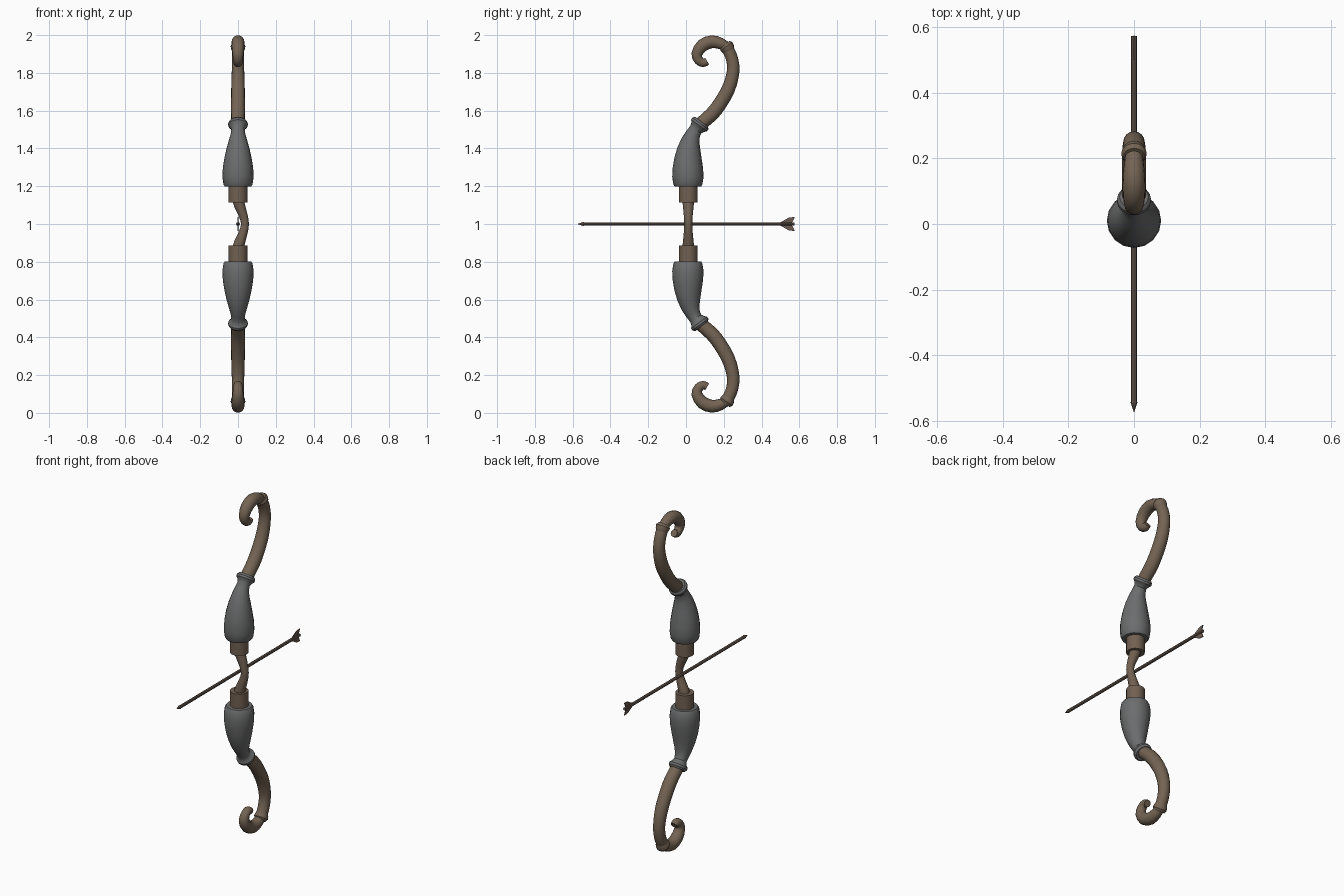
import bpy, bmesh, math
from mathutils import Vector

if "Cube" in bpy.data.objects:
    bpy.data.objects.remove(bpy.data.objects["Cube"])


def material(name, rgb):
    m = bpy.data.materials.new(name)
    m.diffuse_color = (*rgb, 1)
    m.use_nodes = True
    m.node_tree.nodes["Principled BSDF"].inputs["Base Color"].default_value = m.diffuse_color
    return m


WOOD = material("brown wood", (0.175, 0.128, 0.088))
GRIP = material("grip brown", (0.165, 0.118, 0.083))
SHAFT = material("arrow brown", (0.145, 0.105, 0.082))
GREY = material("grey metal", (0.15, 0.152, 0.155))


def smooth_path(pts, sub):
    # Catmull-Rom through (x, y, z, radius) points
    if sub < 2:
        return [Vector(p) for p in pts]
    p = [Vector(q) for q in pts]
    p = [2 * p[0] - p[1]] + p + [2 * p[-1] - p[-2]]
    out = []
    for i in range(1, len(p) - 2):
        a, b, c, d = p[i - 1:i + 3]
        for k in range(sub):
            t = k / sub
            out.append(0.5 * (2 * b + (c - a) * t + (2 * a - 5 * b + 4 * c - d) * t * t
                              + (3 * b - a - 3 * c + d) * t ** 3))
    return out + [p[-2]]


def finish(name, bm, mat):
    bmesh.ops.recalc_face_normals(bm, faces=bm.faces[:])
    me = bpy.data.meshes.new(name)
    bm.to_mesh(me)
    bm.free()
    me.materials.append(mat)
    ob = bpy.data.objects.new(name, me)
    bpy.context.collection.objects.link(ob)
    bpy.ops.object.select_all(action='DESELECT')
    ob.select_set(True)
    bpy.context.view_layer.objects.active = ob
    bpy.ops.object.shade_smooth_by_angle(angle=math.radians(30))
    return ob


def tube(name, pts, mat, sides=16, sub=1, side=Vector((1, 0, 0))):
    # sweep a circle of varying radius along a path; side is the frame reference
    path = smooth_path(pts, sub)
    c = [Vector(p[:3]) for p in path]
    bm = bmesh.new()
    rings = []
    for i, p in enumerate(path):
        t = (c[min(i + 1, len(c) - 1)] - c[max(i - 1, 0)]).normalized()
        v = t.cross(side).normalized()
        u = v.cross(t)
        rings.append([bm.verts.new(c[i] + p[3] * (u * math.cos(a) + v * math.sin(a)))
                      for a in (2 * math.pi * k / sides for k in range(sides))])
    for a, b in zip(rings, rings[1:]):
        for k in range(sides):
            n = (k + 1) % sides
            bm.faces.new((a[k], a[n], b[n], b[k]))
    bm.faces.new(rings[0])
    bm.faces.new(rings[-1])
    return finish(name, bm, mat)


# (y, z above centre, radius) profiles for one half of the bow
COLLAR = [(.012, .113, .05), (.012, .205, .05)]
SLEEVE = [(.01, .198, .07), (.01, .21, .077), (.01, .25, .083), (.01, .30, .08),
          (.011, .35, .072), (.016, .40, .061), (.025, .445, .048), (.039, .48, .038),
          (.052, .50, .035), (.062, .513, .042), (.069, .522, .052), (.076, .532, .052),
          (.083, .541, .044)]
LIMB = [(.06, .51, .034), (.09, .54, .036), (.156, .603, .037), (.222, .71, .036),
        (.25, .81, .033), (.242, .88, .032), (.222, .925, .032)]
JOINT = [(.226, .917, .032), (.221, .928, .037), (.214, .94, .039), (.206, .95, .032)]
HOOK = [(.213, .938, .026), (.185, .955, .03), (.137, .965, .034), (.087, .945, .034),
        (.057, .90, .029), (.068, .866, .025), (.092, .853, .023), (.112, .862, .02)]

for label, s in (("upper", 1), ("lower", -1)):
    for part, prof, mat, sub in (("collar", COLLAR, GRIP, 1), ("sleeve", SLEEVE, GREY, 1),
                                 ("limb", LIMB, WOOD, 3), ("limb_joint", JOINT, WOOD, 1),
                                 ("hook", HOOK, WOOD, 2)):
        tube(f"{label}_{part}", [(0, y, 1 + s * z, r) for y, z, r in prof], mat, sub=sub)

# hand grip, bowed sideways around the arrow
tube("grip", [(0, .012, .87, .03), (.008, .012, .9, .029), (.026, .012, .95, .024),
              (.037, .012, 1, .021), (.026, .012, 1.05, .024), (.008, .012, 1.1, .029),
              (0, .012, 1.13, .03)], GRIP, sub=2, side=Vector((0, 1, 0)))

# arrow shaft with pointed head
tube("arrow", [(0, -.574, 1, .0005), (0, -.545, 1, .0105), (0, -.54, 1, .009),
               (0, .574, 1, .009)], SHAFT, sides=8)

# feathers above and below the shaft
for label, s in (("upper", 1), ("lower", -1)):
    bm = bmesh.new()
    f = bm.faces.new([bm.verts.new((-.002, y, 1 + s * z)) for y, z in
                      ((.495, .006), (.545, .034), (.575, .037), (.572, .025), (.56, .006))])
    ext = bmesh.ops.extrude_face_region(bm, geom=[f])
    bmesh.ops.translate(bm, vec=(.004, 0, 0),
                        verts=[g for g in ext["geom"] if isinstance(g, bmesh.types.BMVert)])
    finish(f"{label}_feather", bm, SHAFT)
